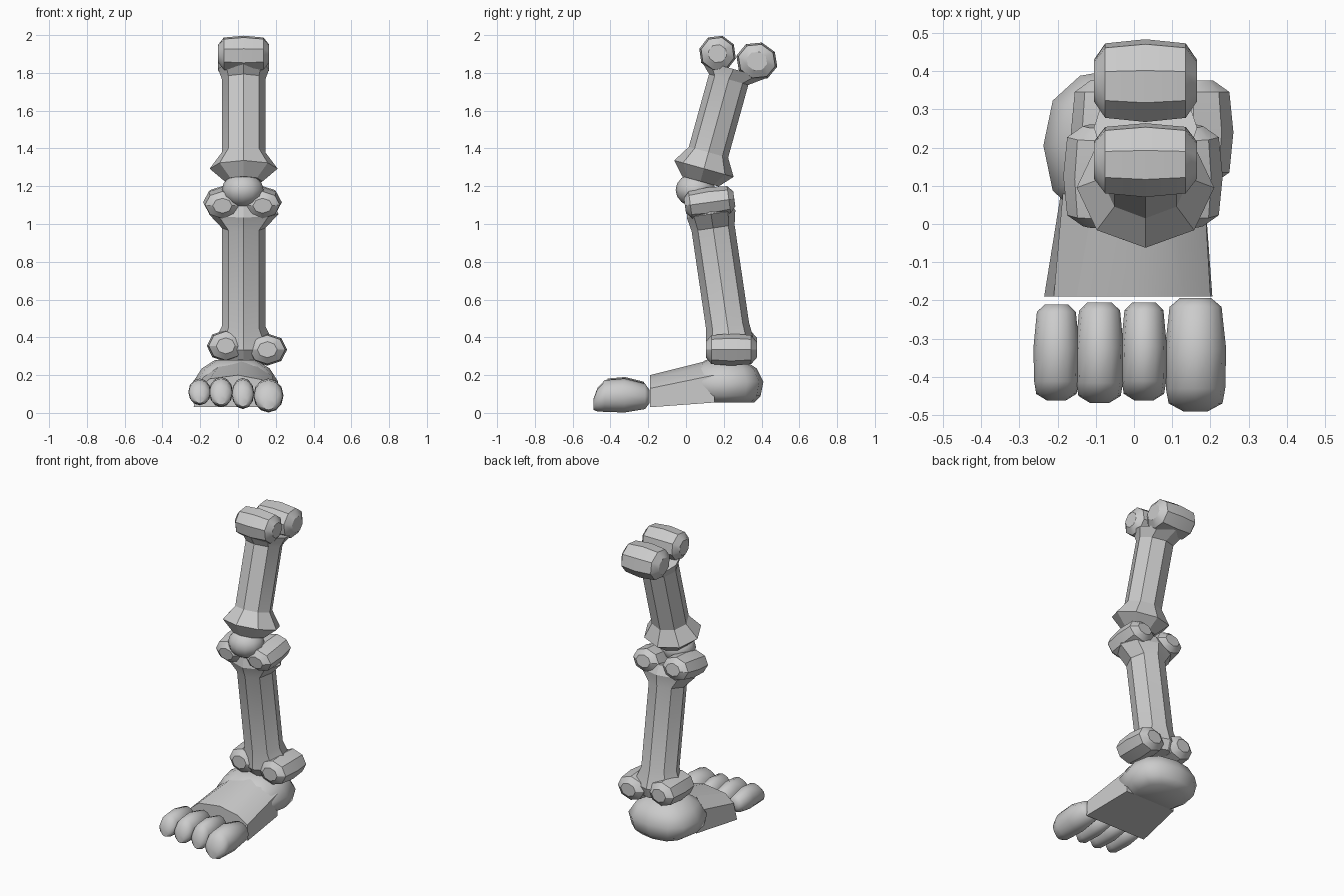
import bpy, bmesh, math
from mathutils import Matrix, Vector

if "Cube" in bpy.data.objects:
    bpy.data.objects.remove(bpy.data.objects["Cube"])


def finish(name, bm, angle):
    bmesh.ops.recalc_face_normals(bm, faces=bm.faces)
    me = bpy.data.meshes.new(name)
    bm.to_mesh(me)
    bm.free()
    ob = bpy.data.objects.new(name, me)
    bpy.context.collection.objects.link(ob)
    bpy.ops.object.select_all(action='DESELECT')
    ob.select_set(True)
    bpy.context.view_layer.objects.active = ob
    bpy.ops.object.shade_smooth_by_angle(angle=math.radians(angle))
    return ob


def skin(name, sections, angle=25):
    """Bridge equal-sized point sections and cap both ends."""
    bm = bmesh.new()
    loops = [[bm.verts.new(p) for p in s] for s in sections]
    n = len(loops[0])
    for a, b in zip(loops, loops[1:]):
        for i in range(n):
            j = (i + 1) % n
            bm.faces.new((a[i], a[j], b[j], b[i]))
    bm.faces.new(loops[0][::-1])
    bm.faces.new(loops[-1])
    return finish(name, bm, angle)


def loft(name, rings, origin, rot=Matrix(), n=8, angle=25, e=1.0):
    """Rings are (height, x radius, y radius, y offset) along local z."""
    m = Matrix.Translation(origin) @ rot
    power = lambda v: math.copysign(abs(v) ** e, v)
    sections = []
    for h, rx, ry, oy in rings:
        sections.append([m @ Vector((rx * power(math.cos(k * math.tau / n)),
                                     oy + ry * power(math.sin(k * math.tau / n)), h))
                         for k in range(n)])
    return skin(name, sections, angle)


def lobe(name, centre, rad, axis='X', tilt=0):
    """Faceted knob, its long rings running along x or y."""
    steps = [(-1, .5), (-.78, .9), (0, 1), (.78, .9), (1, .5)]
    tip = Matrix.Rotation(math.radians(tilt), 4, 'X')
    if axis == 'X':
        rot = tip @ Matrix.Rotation(math.radians(90), 4, 'Y')
        rings = [(t * rad[0], s * rad[2], s * rad[1], 0) for t, s in steps]
    else:
        rot = tip @ Matrix.Rotation(math.radians(-90), 4, 'X')
        rings = [(t * rad[1], s * rad[0], s * rad[2], 0) for t, s in steps]
    return loft(name, rings, centre, rot, angle=32)


# thigh bone with flared ends
loft("thigh_bone",
     [(-.07, .10, .10, 0), (0, .18, .163, 0), (.09, .115, .108, 0),
      (.49, .115, .108, 0), (.55, .135, .18, .01)],
     (.03, .095, 1.293), Matrix.Rotation(math.radians(-15.5), 4, 'X'))
lobe("thigh_front_knob", (.03, .167, 1.902), (.135, .10, .098), 'X', -15)
lobe("thigh_back_knob", (.03, .375, 1.862), (.135, .112, .102), 'X', -15)

# kneecap
bm = bmesh.new()
bmesh.ops.create_uvsphere(bm, u_segments=12, v_segments=8, radius=1,
                          matrix=Matrix.Translation((.025, .05, 1.18)) @ Matrix.Diagonal((.11, .105, .09, 1)))
finish("kneecap", bm, 60)

# shin bone with flared ends
loft("shin_bone",
     [(-.11, .12, .10, 0), (-.05, .17, .13, 0), (.06, .115, .115, 0),
      (.585, .115, .115, 0), (.66, .185, .13, 0), (.72, .15, .11, 0)],
     (.03, .229, .40), Matrix.Rotation(math.radians(8.4), 4, 'X'))
for side, x in (("left", -.083), ("right", .13)):
    lobe("shin_%s_knob" % side, (x, .125, 1.115), (.102, .132, .08), 'Y', 8)
lobe("ankle_left_knob", (-.065, .24, .355), (.1, .135, .085), 'Y')
lobe("ankle_right_knob", (.155, .24, .335), (.105, .135, .085), 'Y')

# rounded heel
loft("heel",
     [(.055, .15, .155, 0), (.09, .205, .19, 0), (.165, .225, .205, 0),
      (.235, .18, .17, 0), (.28, .11, .10, 0)],
     (-.012, .205, 0), n=12, angle=60, e=.8)

# wedge-shaped instep
front = [(-.235, .03), (.205, .03), (.20, .13), (.13, .175), (0, .2), (-.15, .18), (-.21, .13)]
back = [(-.18, .055), (.18, .055), (.18, .2), (.1, .26), (.02, .285), (-.09, .265), (-.18, .2)]
skin("instep", [[(x, -.19, z) for x, z in front], [(x, .15, z) for x, z in back]])

# toes: centre x, half width, front y, back y, bottom z, top z
toes = [(-.203, .06, -.462, -.21, .04, .182), (-.09, .063, -.468, -.205, .03, .19),
        (.026, .06, -.462, -.205, .02, .185), (.161, .08, -.49, -.193, .002, .182)]
# position along the toe, width, low and high edges
shape = [(0, .4, .08, .4), (.07, .88, .03, .72), (.2, .97, .02, .95),
         (.55, 1, 0, 1), (.92, .85, .1, .85), (1, .5, .28, .66)]
for i, (x, w, y0, y1, z0, z1) in enumerate(toes):
    rings = []
    for t, s, lo, hi in shape:
        h = z1 - z0
        rings.append(((y1 - y0) * t, w * s, h * (hi - lo) / 2, -h * (hi + lo) / 2))
    loft("toe_%d" % (i + 1), rings, (x, y0, z0),
         Matrix.Rotation(math.radians(-90), 4, 'X'), n=12, angle=50)
